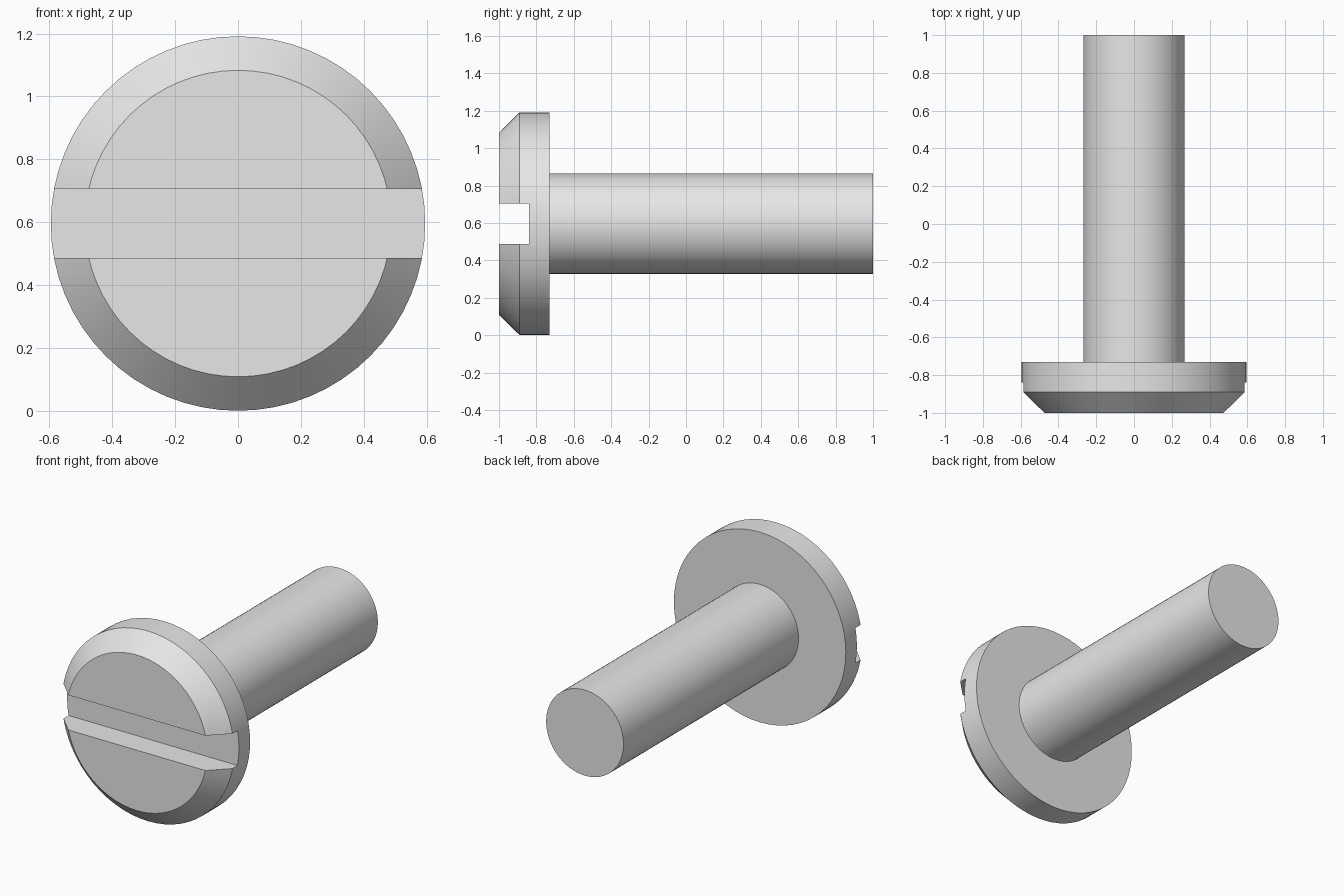
import bpy
import bmesh
from math import cos, sin, tau, radians

cube = bpy.data.objects.get("Cube")
if cube:
    bpy.data.objects.remove(cube, do_unlink=True)

AXIS_Z = 0.596      # height of the screw axis
SEGMENTS = 64

steel = bpy.data.materials.new("plain grey steel")
steel.use_nodes = True
GREY = (0.8, 0.8, 0.8, 1)
steel.diffuse_color = GREY
steel.node_tree.nodes["Principled BSDF"].inputs["Base Color"].default_value = GREY


def add_object(name, bm):
    bmesh.ops.recalc_face_normals(bm, faces=bm.faces)
    mesh = bpy.data.meshes.new(name)
    bm.to_mesh(mesh)
    bm.free()
    mesh.materials.append(steel)
    obj = bpy.data.objects.new(name, mesh)
    obj.location.z = AXIS_Z
    bpy.context.collection.objects.link(obj)
    return obj


def turned(name, profile):
    """Solid of revolution about y from (radius, y) points, capped at both ends."""
    bm = bmesh.new()
    rings = []
    for r, y in profile:
        angles = [tau * i / SEGMENTS for i in range(SEGMENTS)]
        rings.append([bm.verts.new((r * cos(a), y, r * sin(a))) for a in angles])
    for a, b in zip(rings, rings[1:]):
        for i in range(SEGMENTS):
            j = (i + 1) % SEGMENTS
            bm.faces.new((a[i], a[j], b[j], b[i]))
    bm.faces.new(rings[0])
    bm.faces.new(rings[-1])
    return add_object(name, bm)


def activate(obj):
    bpy.ops.object.select_all(action='DESELECT')
    obj.select_set(True)
    bpy.context.view_layer.objects.active = obj


# Chamfered head and plain cylindrical shaft
head = turned("head", [(0.487, -1), (0.595, -0.89), (0.595, -0.73)])
shaft = turned("shaft", [(0.268, -0.76), (0.268, 1)])

# Straight slot cut across the whole head
bm = bmesh.new()
bmesh.ops.create_cube(bm, size=1)
bmesh.ops.scale(bm, vec=(1.6, 0.36, 0.218), verts=bm.verts)
bmesh.ops.translate(bm, vec=(0, -1.02, 0), verts=bm.verts)
cutter = add_object("slot_cutter", bm)
cutter.hide_render = True

activate(head)
slot = head.modifiers.new("slot", 'BOOLEAN')
slot.operation = 'DIFFERENCE'
slot.solver = 'EXACT'
slot.object = cutter
bpy.ops.object.modifier_apply(modifier=slot.name)
bpy.data.objects.remove(cutter, do_unlink=True)

# Round sides smooth, rims and slot edges crisp
for part in (head, shaft):
    activate(part)
    bpy.ops.object.shade_smooth_by_angle(angle=radians(30))
